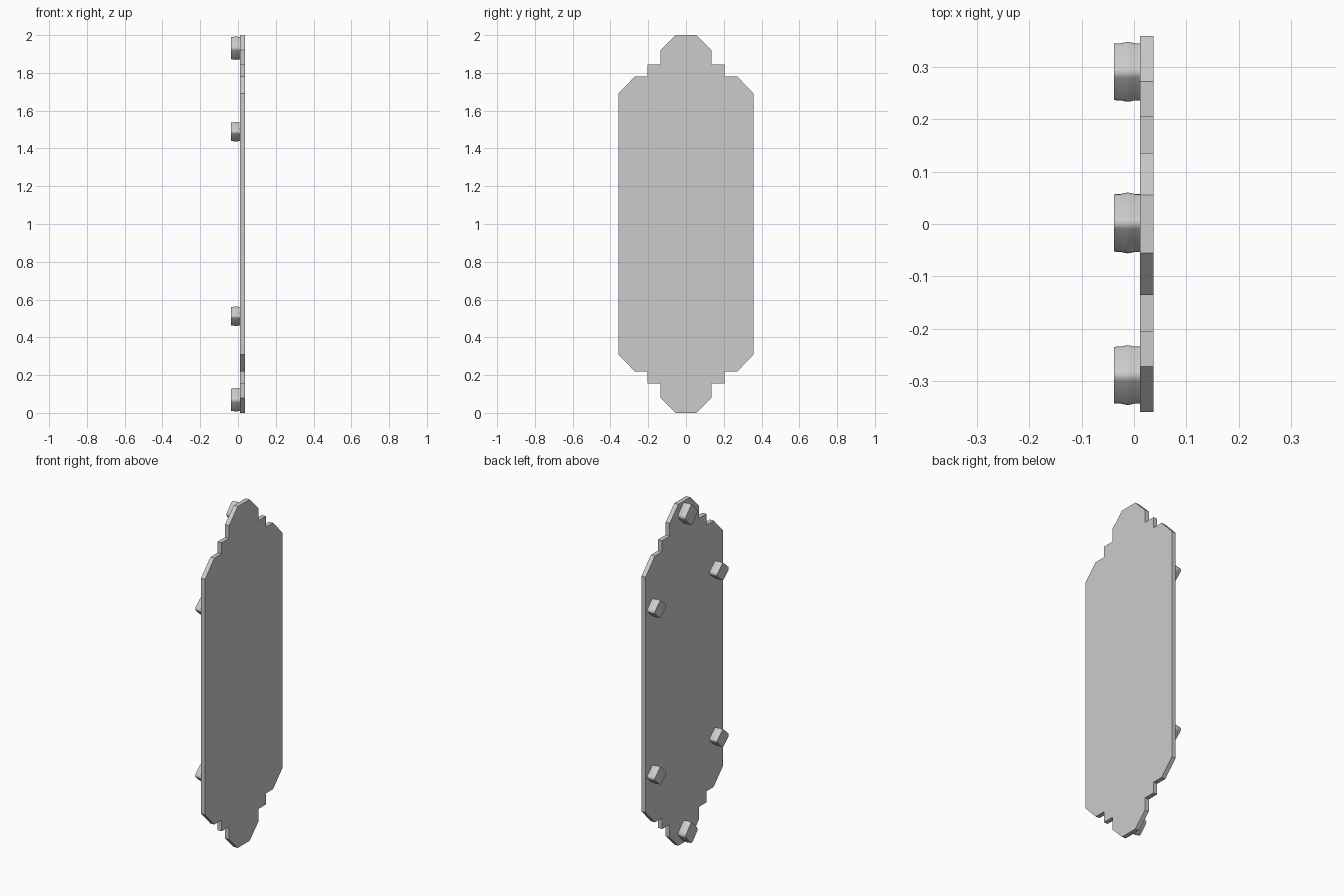
import bpy
import bmesh
from math import sin, cos, pi, radians

cube = bpy.data.objects.get("Cube")
if cube:
    bpy.data.objects.remove(cube, do_unlink=True)

GREY = (0.6, 0.6, 0.6, 1.0)
grey = bpy.data.materials.new("plain_grey")
grey.use_nodes = True
grey.diffuse_color = GREY
grey.node_tree.nodes["Principled BSDF"].inputs["Base Color"].default_value = GREY


def finish(bm, name):
    bmesh.ops.recalc_face_normals(bm, faces=bm.faces)
    mesh = bpy.data.meshes.new(name)
    bm.to_mesh(mesh)
    bm.free()
    mesh.materials.append(grey)
    obj = bpy.data.objects.new(name, mesh)
    bpy.context.collection.objects.link(obj)
    return obj


# Flat plate: one stepped corner mirrored into a full outline
corner = [(0.358, 1.69), (0.272, 1.78), (0.205, 1.78), (0.205, 1.845),
          (0.135, 1.845), (0.135, 1.92), (0.055, 2.0)]
top = corner + [(-y, z) for y, z in reversed(corner)]
outline = top + [(y, 2 - z) for y, z in reversed(top)]
bm = bmesh.new()
face = bm.faces.new([bm.verts.new((0.011, y, z)) for y, z in outline])
side = bmesh.ops.extrude_face_region(bm, geom=[face])["geom"]
bmesh.ops.translate(bm, vec=(0.026, 0, 0),
                    verts=[v for v in side if isinstance(v, bmesh.types.BMVert)])
finish(bm, "plate")


# Knobs: rounded diamond section, swelling slightly around the middle
def diamond(half_y, half_z, steps=5):
    """Diamond with rounded points, as (y, z) pairs."""
    r = 0.3
    reach = 1 - r
    points = []
    for quarter in range(4):
        a = quarter * pi / 2
        for i in range(steps):
            b = a + (i / (steps - 1) - 0.5) * pi / 2
            points.append((half_y * (reach * cos(a) + r * cos(b)),
                           half_z * (reach * sin(a) + r * sin(b))))
    return points


def knob(name, y, z, half_y, half_z):
    bm = bmesh.new()
    section = diamond(half_y, half_z)
    rings = []
    for x, s in [(-0.038, 0.94), (-0.034, 0.95), (-0.026, 0.95), (-0.019, 0.98),
                 (-0.012, 1.0), (-0.005, 0.98), (0.002, 0.95), (0.012, 0.95)]:
        rings.append([bm.verts.new((x, y + s * p, z + s * q)) for p, q in section])
    n = len(section)
    for a, b in zip(rings, rings[1:]):
        for i in range(n):
            j = (i + 1) % n
            bm.faces.new((a[i], a[j], b[j], b[i]))
    bm.faces.new(rings[0])
    bm.faces.new(rings[-1])
    obj = finish(bm, name)
    bpy.ops.object.select_all(action="DESELECT")
    obj.select_set(True)
    bpy.context.view_layer.objects.active = obj
    bpy.ops.object.shade_smooth_by_angle(angle=radians(40))


for level, sign in (("upper", 1), ("lower", -1)):
    knob(level + "_end_knob", 0.002, 1 + sign * 0.931, 0.058, 0.062)
    for part, y in (("back", 0.29), ("front", -0.288)):
        knob(f"{level}_{part}_knob", y, 1 + sign * 0.488, 0.057, 0.052)
